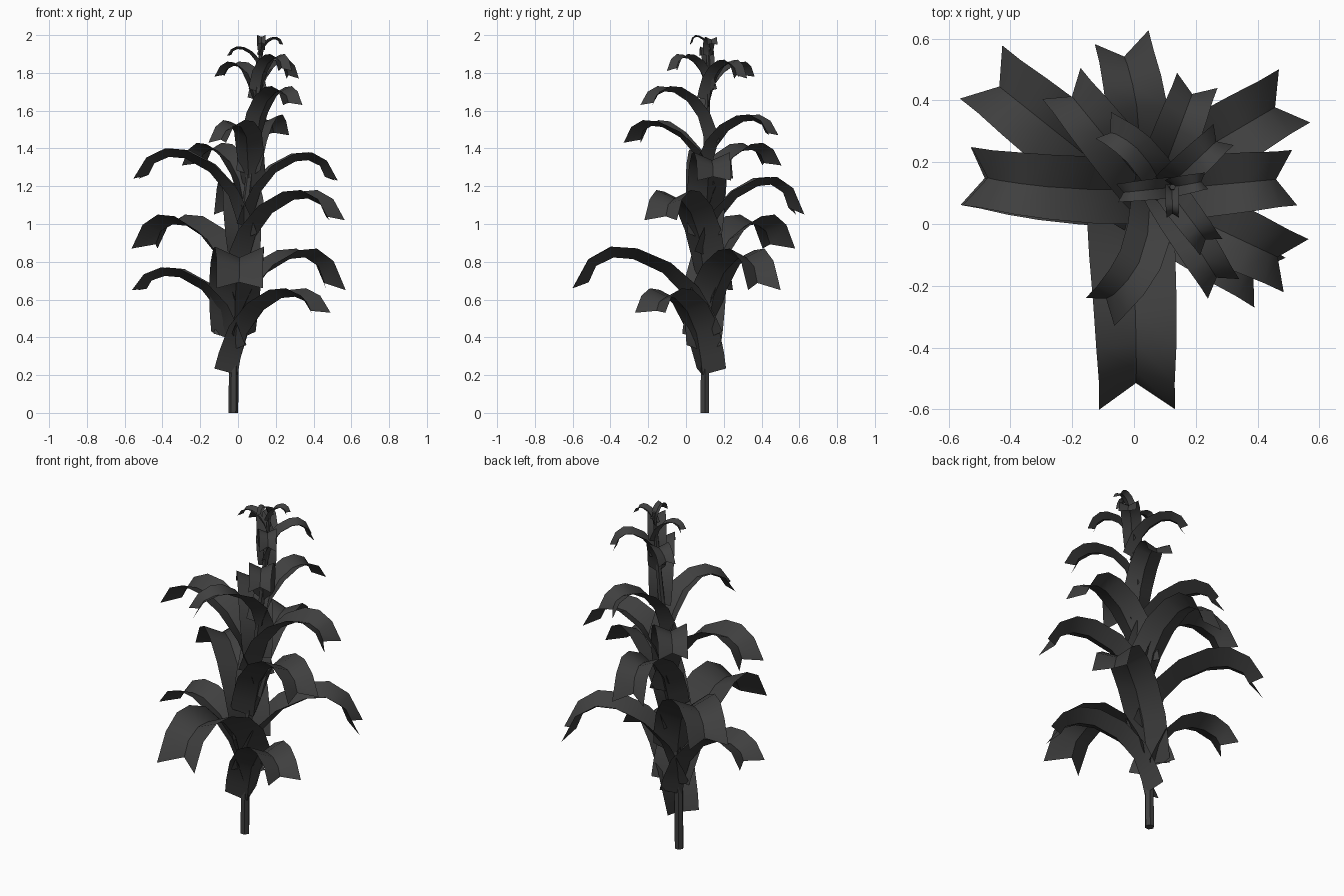
import bpy, bmesh, math
from mathutils import Vector

cube = bpy.data.objects.get("Cube")
if cube:
    bpy.data.objects.remove(cube, do_unlink=True)

mat = bpy.data.materials.new("dark grey")
mat.use_nodes = True
colour = (0.05, 0.05, 0.05, 1)
mat.diffuse_color = colour
mat.node_tree.nodes["Principled BSDF"].inputs["Base Color"].default_value = colour

# Stem centre line and radius
STEM = [(-0.025, 0.1, 0, 0.026), (-0.02, 0.1, 0.5, 0.024), (0.03, 0.105, 1.0, 0.022),
        (0.09, 0.11, 1.5, 0.018), (0.125, 0.12, 1.96, 0.01)]


def stem_at(z):
    z = max(0, min(z, STEM[-1][2]))
    for a, b in zip(STEM, STEM[1:]):
        if z <= b[2]:
            return Vector(a).lerp(Vector(b), (z - a[2]) / (b[2] - a[2]))


def finish(name, bm):
    mesh = bpy.data.meshes.new(name)
    bm.to_mesh(mesh)
    bm.free()
    mesh.materials.append(mat)
    obj = bpy.data.objects.new(name, mesh)
    bpy.context.collection.objects.link(obj)
    bpy.ops.object.select_all(action='DESELECT')
    obj.select_set(True)
    bpy.context.view_layer.objects.active = obj
    bpy.ops.object.shade_smooth_by_angle(angle=math.radians(45))


def build_stem(sides=6):
    bm = bmesh.new()
    rings = []
    for x, y, z, r in STEM:
        rings.append([bm.verts.new((x + r * math.cos(math.tau * i / sides),
                                    y + r * math.sin(math.tau * i / sides), z))
                      for i in range(sides)])
    for lo, hi in zip(rings, rings[1:]):
        for i in range(sides):
            j = (i + 1) % sides
            bm.faces.new((lo[i], lo[j], hi[j], hi[i]))
    bm.faces.new(rings[0][::-1])
    bm.faces.new(rings[-1])
    finish("stem", bm)


# Arching blade: distance along reach, height (0 base, 1 apex), half width, fold depth
RISE = [(-0.12, 0, 0.48, 0.5), (-0.06, 0.2, 0.52, 0.42), (0.06, 0.52, 0.56, 0.32),
        (0.27, 0.81, 0.57, 0.26), (0.52, 0.98, 0.55, 0.24), (0.71, 1, 0.53, 0.24)]
# past the apex: distance, share of the drop to the tip, half width, fold depth
FALL = [(0.88, 0.3, 0.5, 0.22), (1.0, 1.0, 0.5, 0.2)]


def build_leaf(name, tip_x, tip_y, tip_z, apex, width, bow=0):
    rough = math.hypot(tip_x - 0.05, tip_y - 0.1)
    root = stem_at(apex - 0.6 * rough)
    base = Vector((root.x, root.y, 0))
    out = Vector((tip_x, tip_y, 0)) - base
    reach = out.length
    out.normalize()
    side = Vector((-out.y, out.x, 0))
    rise = min(0.78 * reach, 0.45)
    path = [(d * reach, apex - rise * (1 - h), w, f) for d, h, w, f in RISE]
    path += [(d * reach, apex - (apex - tip_z) * h, w, f) for d, h, w, f in FALL]
    last = len(path) - 1
    bm = bmesh.new()
    rows = []
    for k, (d, z, half, fold) in enumerate(path):
        # gutter fold: the midrib sits below the two edges and wraps the stem
        a, b = path[max(k - 1, 0)], path[min(k + 1, last)]
        run = Vector((b[0] - a[0], b[1] - a[1])).normalized()
        depth = fold * width
        mid_d, mid_z = d + run.y * depth, z - run.x * depth
        if k == last:
            # notched tip
            mid_d -= 0.06 * reach
            mid_z += 0.25 * (apex - tip_z)
        # sideways bow of the blade
        t = max(d / reach, 0)
        turn = bow * math.pi * math.cos(math.pi * t) / reach
        across = (side - out * turn).normalized() * half * width
        shift = base + side * bow * math.sin(math.pi * t)
        edge = shift + out * d + Vector((0, 0, z))
        mid = shift + out * mid_d + Vector((0, 0, mid_z))
        rows.append([bm.verts.new(p) for p in (edge - across, mid, edge + across)])
    for lo, hi in zip(rows, rows[1:]):
        for i in range(2):
            bm.faces.new((lo[i], hi[i], hi[i + 1], lo[i + 1]))
    bmesh.ops.recalc_face_normals(bm, faces=bm.faces)
    finish(name, bm)


build_stem()

# Leaves, low to high: tip x, tip y, tip height, apex height, width, bow
LEAVES = [
    (0.44, -0.19, 0.53, 0.66, 0.19), (-0.545, 0.155, 0.65, 0.77, 0.19, 0.012),
    (0.01, -0.6, 0.66, 0.88, 0.245, 0.008), (0.52, 0.415, 0.65, 0.87, 0.2),
    (-0.495, 0.492, 0.87, 1.05, 0.22), (0.525, -0.135, 1.02, 1.18, 0.19),
    (-0.04, 0.605, 1.05, 1.25, 0.18, -0.02), (0.52, 0.15, 1.23, 1.38, 0.18),
    (-0.54, 0.155, 1.24, 1.4, 0.19, 0.012), (-0.235, 0.455, 1.31, 1.43, 0.16),
    (-0.11, -0.285, 1.43, 1.55, 0.13, 0.05), (0.205, 0.465, 1.47, 1.58, 0.14),
    (0.29, -0.21, 1.63, 1.73, 0.12), (0.29, 0.29, 1.77, 1.87, 0.095),
    (-0.1, 0.32, 1.78, 1.86, 0.1, -0.025), (0.25, -0.075, 1.81, 1.9, 0.09),
    (-0.055, 0.1, 1.89, 1.94, 0.06), (0.235, 0.14, 1.95, 1.99, 0.055),
    (0.125, 0.02, 1.95, 2.0, 0.04),
]
for n, leaf in enumerate(LEAVES, 1):
    build_leaf(f"leaf_{n:02d}", *leaf)
